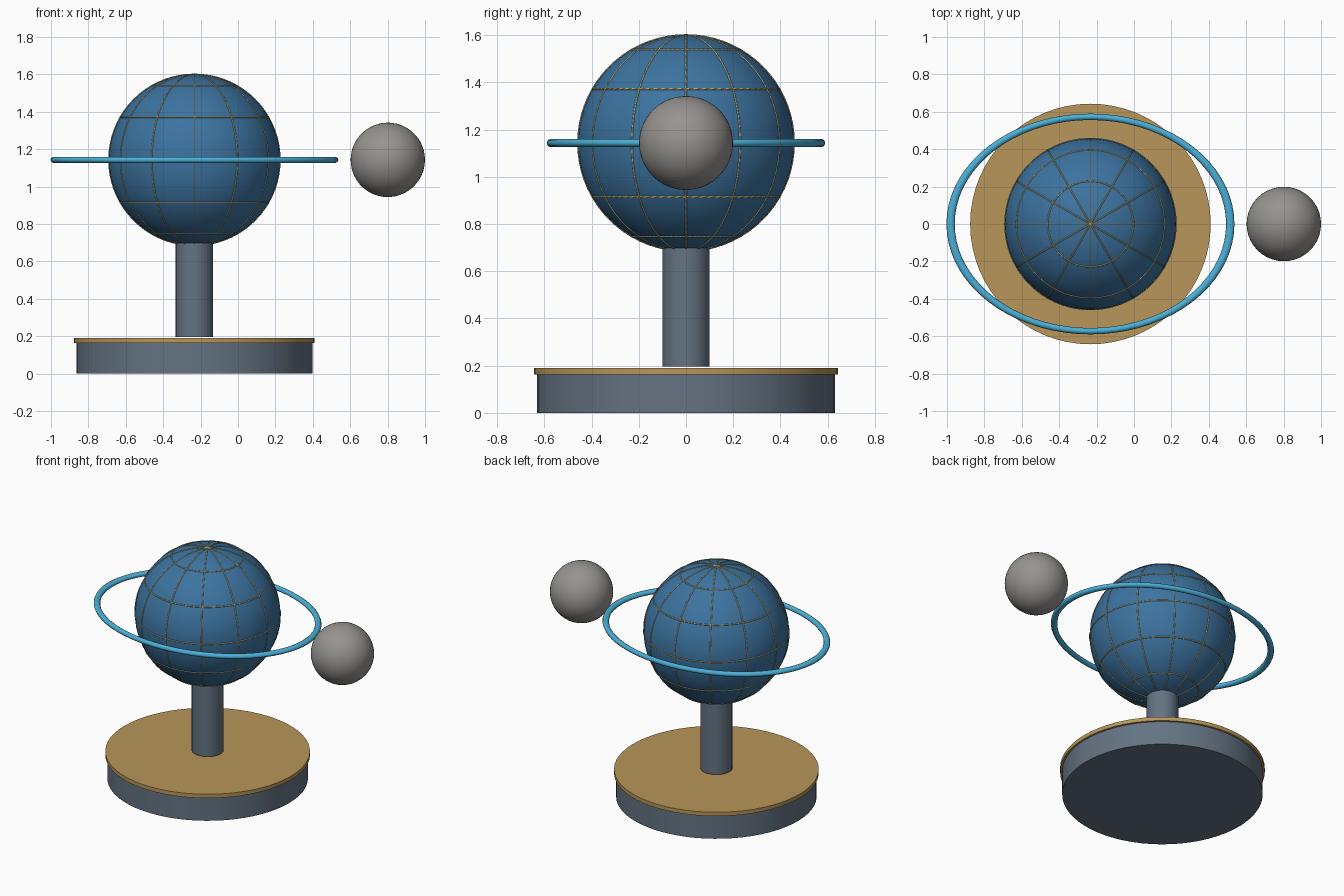
import bpy, math

if "Cube" in bpy.data.objects:
    bpy.data.objects.remove(bpy.data.objects["Cube"])

CX, CZ, R = -0.233, 1.143, 0.457   # globe centre and radius


def srgb(r, g, b):
    f = lambda c: c / 12.92 if c <= 0.04045 else ((c + 0.055) / 1.055) ** 2.4
    return (f(r / 255), f(g / 255), f(b / 255), 1)


def material(name, *rgb):
    m = bpy.data.materials.new(name)
    m.diffuse_color = srgb(*rgb)
    m.use_nodes = True
    m.node_tree.nodes["Principled BSDF"].inputs["Base Color"].default_value = m.diffuse_color
    return m


SLATE = material("slate", 100, 115, 130)
BRASS = material("brass", 184, 150, 90)
OCEAN = material("ocean blue", 60, 115, 160)
SKY = material("sky blue", 75, 175, 215)
PALE = material("pale khaki", 184, 180, 135)
GREY = material("moon grey", 150, 147, 143)


def finish(name, mat, smooth=35):
    ob = bpy.context.object
    ob.name = name
    ob.data.materials.append(mat)
    bpy.ops.object.shade_smooth_by_angle(angle=math.radians(smooth))
    return ob


def cylinder(name, mat, r, z0, z1, sides=64):
    bpy.ops.mesh.primitive_cylinder_add(vertices=sides, radius=r, depth=z1 - z0,
                                        location=(CX, 0, (z0 + z1) / 2))
    return finish(name, mat)


def torus(name, mat, major, minor, z, rot=(0, 0, 0), sides=6):
    bpy.ops.mesh.primitive_torus_add(major_radius=major, minor_radius=minor,
                                     major_segments=72, minor_segments=sides,
                                     location=(CX, 0, z), rotation=rot)
    return finish(name, mat, 70)


# Stand
cylinder("base", SLATE, 0.63, 0.0, 0.163)
cylinder("base_top", BRASS, 0.643, 0.163, 0.19)
cylinder("post", SLATE, 0.1, 0.197, 0.72, 32)

# Globe
bpy.ops.mesh.primitive_uv_sphere_add(segments=72, ring_count=36, radius=R,
                                     location=(CX, 0, CZ))
finish("globe", OCEAN)

# Grid lines: full circles through the poles, then parallels
for i in range(6):
    torus(f"meridian_{i + 1}", PALE, R, 0.004, CZ,
          (math.pi / 2, 0, i * math.pi / 6))
for deg in (-60, -30, 0, 30, 60):
    a = math.radians(deg)
    torus(f"parallel_{deg}", PALE, R * math.cos(a), 0.004, CZ + R * math.sin(a))

# Oval orbit ring
ring = torus("orbit_ring", SKY, 0.573, 0.017, CZ, sides=10)
ring.scale.x = 1.305

# Moon
bpy.ops.mesh.primitive_ico_sphere_add(subdivisions=4, radius=0.199,
                                      location=(0.801, 0, CZ))
finish("moon", GREY)
